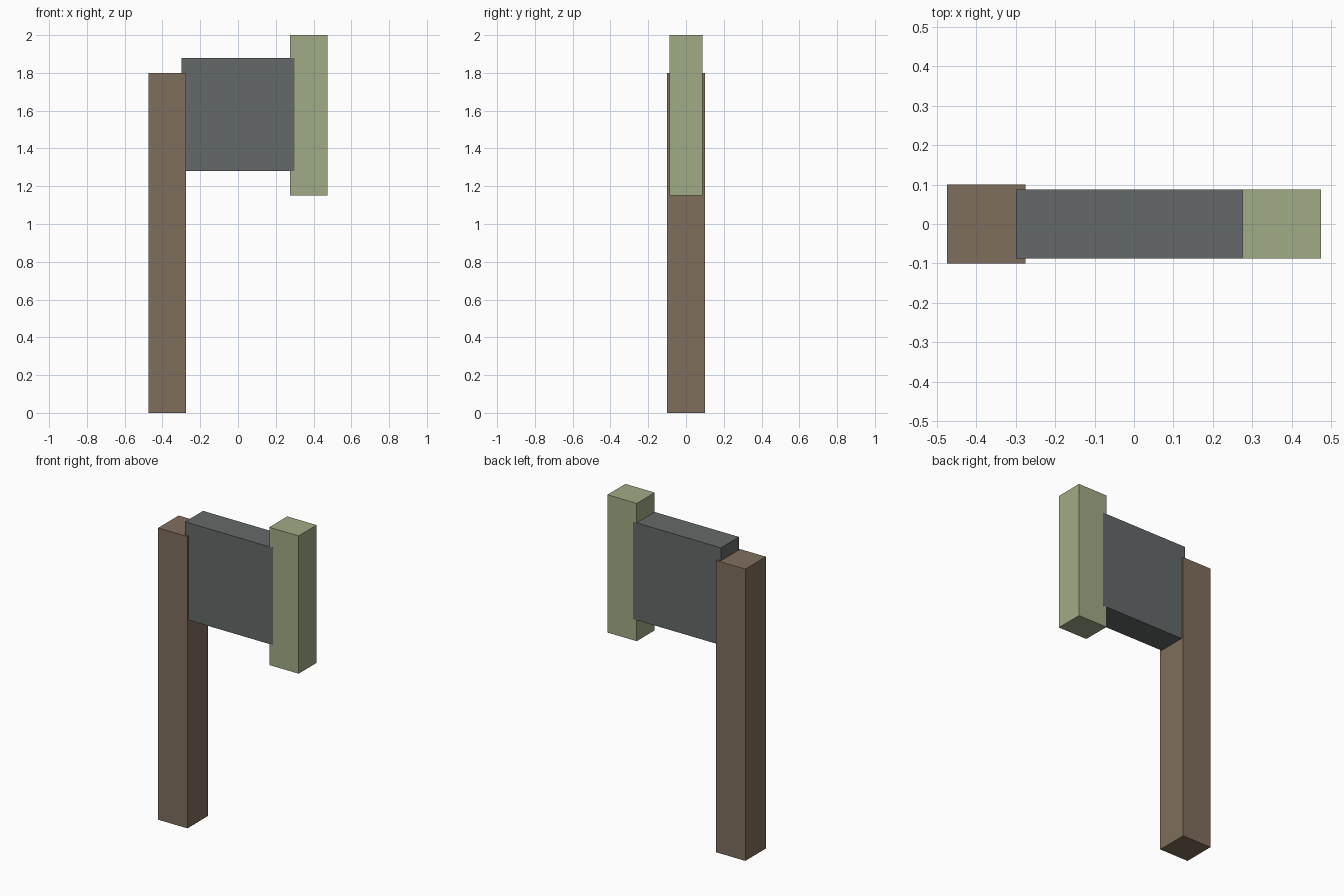
import bpy

# Remove the default object
cube = bpy.data.objects.get("Cube")
if cube:
    bpy.data.objects.remove(cube, do_unlink=True)


def make_material(name, rgb):
    mat = bpy.data.materials.new(name)
    mat.use_nodes = True
    mat.diffuse_color = (*rgb, 1)
    bsdf = next(n for n in mat.node_tree.nodes if n.type == "BSDF_PRINCIPLED")
    bsdf.inputs["Base Color"].default_value = (*rgb, 1)
    bsdf.inputs["Roughness"].default_value = 0.9
    return mat


def add_box(name, low, high, mat):
    """Axis-aligned box between two corners."""
    centre = [(a + b) / 2 for a, b in zip(low, high)]
    size = [b - a for a, b in zip(low, high)]
    bpy.ops.mesh.primitive_cube_add(size=1, location=centre)
    box = bpy.context.object
    box.name = name
    box.scale = size
    bpy.ops.object.transform_apply(location=False, rotation=False, scale=True)
    box.data.materials.append(mat)
    return box


brown = make_material("brown wood", (0.216, 0.156, 0.107))
grey = make_material("slate grey", (0.127, 0.141, 0.138))
green = make_material("sage green", (0.352, 0.407, 0.235))

# Tall upright handle
add_box("handle_post", (-0.475, -0.1, 0), (-0.275, 0.1, 1.8), brown)

# Square block, a hair thicker than the end bar so their faces do not clash
add_box("head_block", (-0.3, -0.088, 1.28), (0.3, 0.088, 1.88), grey)

# Vertical bar at the far end
add_box("end_bar", (0.275, -0.0875, 1.15), (0.475, 0.0875, 2.0), green)
